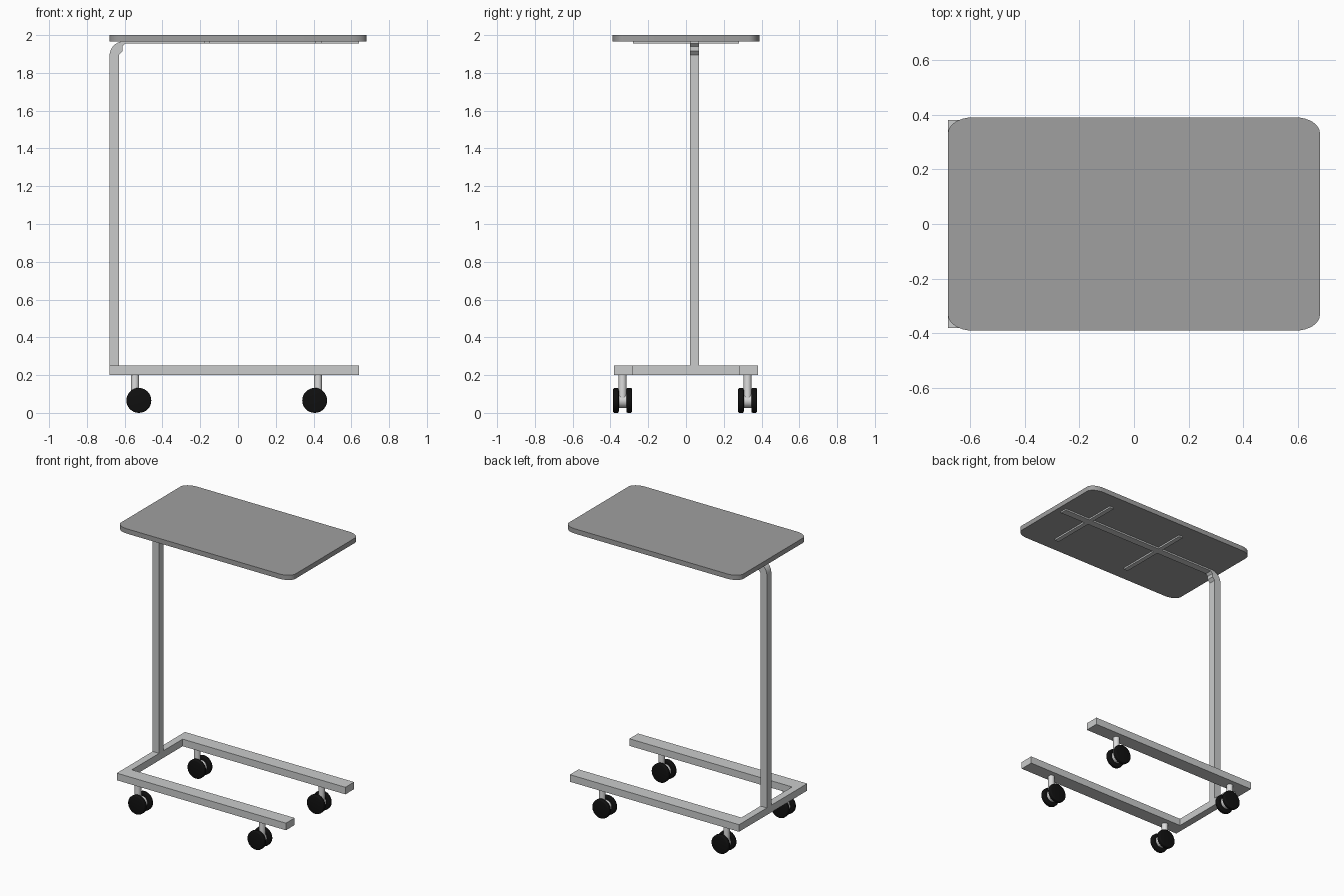
import bpy, bmesh, math
from mathutils import Vector, Matrix

cube = bpy.data.objects.get("Cube")
if cube:
    bpy.data.objects.remove(cube, do_unlink=True)


def material(name, r, g, b):
    m = bpy.data.materials.new(name)
    m.use_nodes = True
    m.diffuse_color = (r, g, b, 1)
    m.node_tree.nodes["Principled BSDF"].inputs["Base Color"].default_value = (r, g, b, 1)
    return m


TOP = material("tabletop grey", 0.35, 0.35, 0.35)
FRAME = material("frame light grey", 0.59, 0.6, 0.6)
METAL = material("caster pale metal", 0.72, 0.72, 0.72)
RUBBER = material("wheel black", 0.005, 0.005, 0.005)


def finish(name, bm, mat, smooth=False):
    bmesh.ops.recalc_face_normals(bm, faces=bm.faces)
    mesh = bpy.data.meshes.new(name)
    bm.to_mesh(mesh)
    bm.free()
    mesh.materials.append(mat)
    ob = bpy.data.objects.new(name, mesh)
    bpy.context.collection.objects.link(ob)
    if smooth:
        bpy.ops.object.select_all(action='DESELECT')
        ob.select_set(True)
        bpy.context.view_layer.objects.active = ob
        bpy.ops.object.shade_smooth_by_angle(angle=math.radians(35))
    return ob


def extrude(name, points, direction, mat, smooth=False):
    """Prism from a closed outline, swept along a direction."""
    bm = bmesh.new()
    face = bm.faces.new([bm.verts.new(p) for p in points])
    new = bmesh.ops.extrude_face_region(bm, geom=[face])["geom"]
    verts = [v for v in new if isinstance(v, bmesh.types.BMVert)]
    bmesh.ops.translate(bm, vec=Vector(direction), verts=verts)
    return finish(name, bm, mat, smooth)


def box(name, x0, x1, y0, y1, z0, z1, mat):
    pts = [(x0, y0, z0), (x1, y0, z0), (x1, y1, z0), (x0, y1, z0)]
    return extrude(name, pts, (0, 0, z1 - z0), mat)


def cylinder(name, centre, radius, depth, mat, along_y=False, bevel=0):
    bm = bmesh.new()
    bmesh.ops.create_cone(bm, cap_ends=True, segments=32, radius1=radius,
                          radius2=radius, depth=depth)
    if bevel:
        rims = [e for e in bm.edges if any(len(f.verts) > 4 for f in e.link_faces)]
        bmesh.ops.bevel(bm, geom=rims, offset=bevel, segments=3, profile=0.5,
                        affect='EDGES')
    if along_y:
        bm.transform(Matrix.Rotation(math.pi / 2, 4, 'X'))
    bm.transform(Matrix.Translation(centre))
    return finish(name, bm, mat, True)


# Tabletop with elliptical corners
outline = []
for quarter, (sx, sy) in enumerate([(1, 1), (-1, 1), (-1, -1), (1, -1)]):
    for i in range(9):
        a = (quarter + i / 8) * math.pi / 2
        outline.append((sx * 0.59 + 0.09 * math.cos(a),
                        sy * 0.332 + 0.058 * math.sin(a), 1.966))
extrude("tabletop", outline, (0, 0, 0.034), TOP, True)

# Support strips under the tabletop
box("support_strip", -0.61, 0.64, 0.02, 0.07, 1.955, 1.967, FRAME)
for name, x in (("rear_cross_strip", -0.165), ("front_cross_strip", 0.425)):
    box(name, x - 0.016, x + 0.016, -0.28, 0.28, 1.955, 1.967, FRAME)

# Post with a curved upper end and a faceted inner gusset
post = [(-0.63, 0.02, 0.25), (-0.68, 0.02, 0.25)]
for i in range(9):
    a = math.pi - i / 8 * math.pi / 2
    post.append((-0.605 + 0.075 * math.cos(a), 0.02, 1.892 + 0.075 * math.sin(a)))
post += [(-0.597, 0.02, 1.955), (-0.612, 0.02, 1.94),
         (-0.612, 0.02, 1.915), (-0.63, 0.02, 1.895)]
extrude("post", post, (0, 0.05, 0), FRAME, True)

# U-shaped base in one piece, open at the far end
base = [(-0.68, -0.38), (0.64, -0.38), (0.64, -0.283), (-0.63, -0.283)]
base += [(x, -y) for x, y in reversed(base)]
extrude("base_frame", [(x, y, 0.2) for x, y in base], (0, 0, 0.05), FRAME)

# Twin-wheel casters, each with a stem set off from its axle
for end, stem_x, wheel_x in (("rear", -0.545, -0.525), ("front", 0.424, 0.406)):
    for side, y in (("right", -0.336), ("left", 0.326)):
        tag = f"{end}_{side}_"
        cylinder(tag + "caster_stem", (stem_x, y, 0.14), 0.021, 0.125, METAL)
        cylinder(tag + "caster_hub", (wheel_x, y, 0.067), 0.04, 0.045, METAL, True)
        for part, dy in (("outer_wheel", -0.035), ("inner_wheel", 0.035)):
            cylinder(tag + part, (wheel_x, y + dy, 0.066), 0.066, 0.03,
                     RUBBER, True, 0.008)
